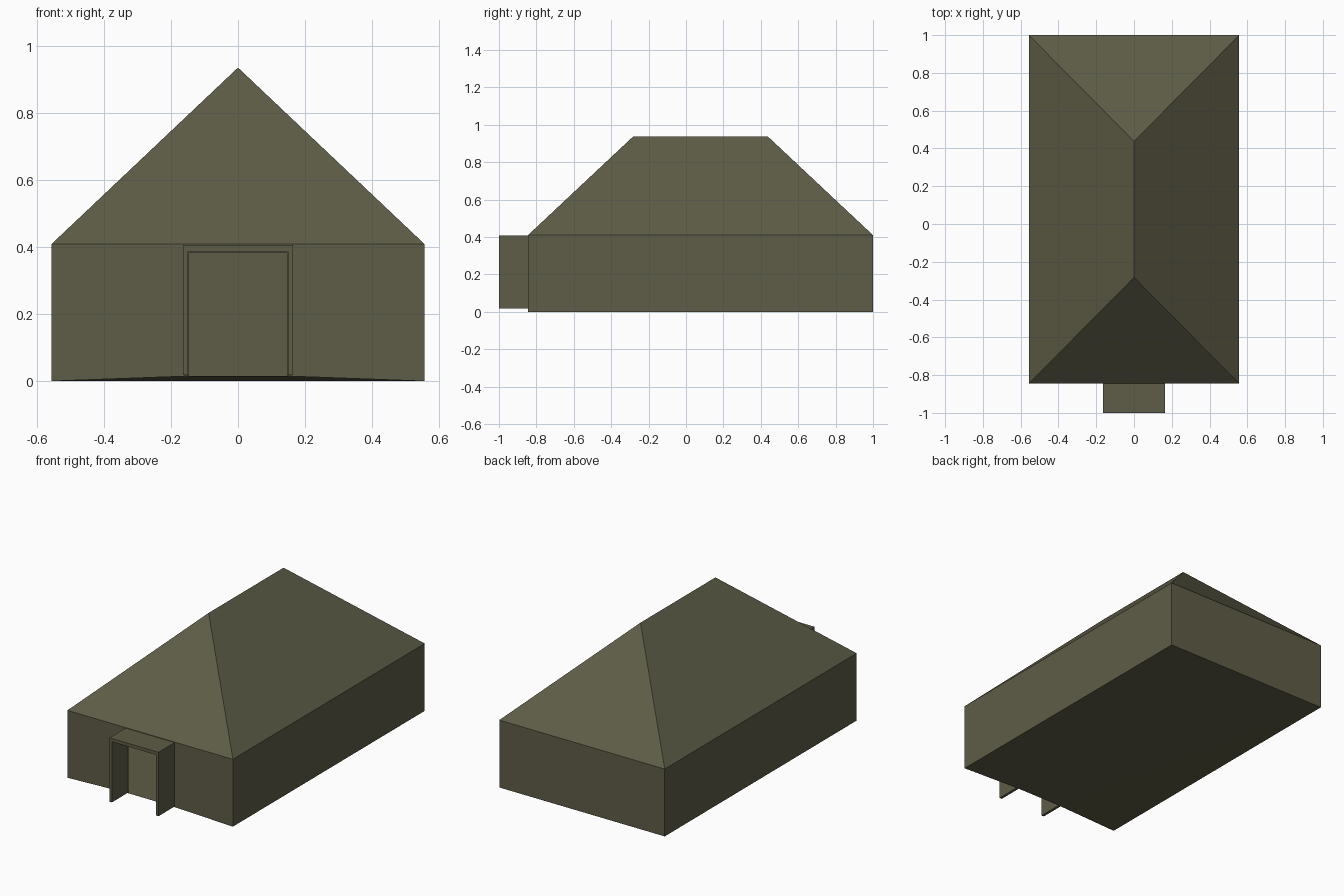
import bpy

if "Cube" in bpy.data.objects:
    bpy.data.objects.remove(bpy.data.objects["Cube"])

olive = bpy.data.materials.new("olive_drab")
olive.diffuse_color = (0.112, 0.109, 0.063, 1)
olive.use_nodes = True
olive.node_tree.nodes["Principled BSDF"].inputs["Base Color"].default_value = olive.diffuse_color


def make(name, verts, faces):
    mesh = bpy.data.meshes.new(name)
    mesh.from_pydata(verts, [], faces)
    mesh.materials.append(olive)
    mesh.update()
    obj = bpy.data.objects.new(name, mesh)
    bpy.context.collection.objects.link(obj)
    return obj


W, EAVE, TOP = 0.557, 0.41, 0.937       # half width, eave and ridge heights
FRONT, BACK = -0.845, 1.0
DOOR, SILL, HEAD = 0.147, 0.015, 0.384  # doorway half width, bottom, top

# Walls and floor: open shell with a doorway cut in the front
front = [(-W, 0), (-DOOR, SILL), (-DOOR, HEAD), (DOOR, HEAD),
         (DOOR, SILL), (W, 0), (W, EAVE), (-W, EAVE)]
verts = [(x, FRONT, z) for x, z in front]
verts += [(-W, BACK, 0), (W, BACK, 0), (W, BACK, EAVE), (-W, BACK, EAVE)]
make("walls_and_floor", verts, [
    (0, 1, 2, 7), (2, 3, 6, 7), (3, 4, 5, 6),   # front wall around doorway
    (5, 9, 10, 6), (9, 8, 11, 10), (8, 0, 7, 11),  # right, back, left
    (0, 8, 1), (1, 8, 9, 4), (4, 9, 5),         # floor rising to the sill
])

# Hipped tent roof
make("hip_roof", [(-W, FRONT, EAVE), (W, FRONT, EAVE), (W, BACK, EAVE),
                  (-W, BACK, EAVE), (0, -0.283, TOP), (0, 0.438, TOP)],
     [(0, 1, 4), (1, 2, 5, 4), (2, 3, 5), (3, 0, 4, 5)])

# Entrance porch: U-shaped profile extruded forward from the front wall
porch = [(-0.165, 0.018), (-0.165, 0.407), (0.165, 0.407), (0.165, 0.018),
         (0.149, 0.018), (0.149, 0.387), (-0.149, 0.387), (-0.149, 0.018)]
n = len(porch)
verts = [(x, y, z) for y in (-1.0, FRONT) for x, z in porch]
faces = [(i, i + n, (i + 1) % n + n, (i + 1) % n) for i in range(n)]
caps = [(0, 7, 6, 1), (1, 6, 5, 2), (2, 5, 4, 3)]
faces += caps
make("entrance_porch", verts, faces)
